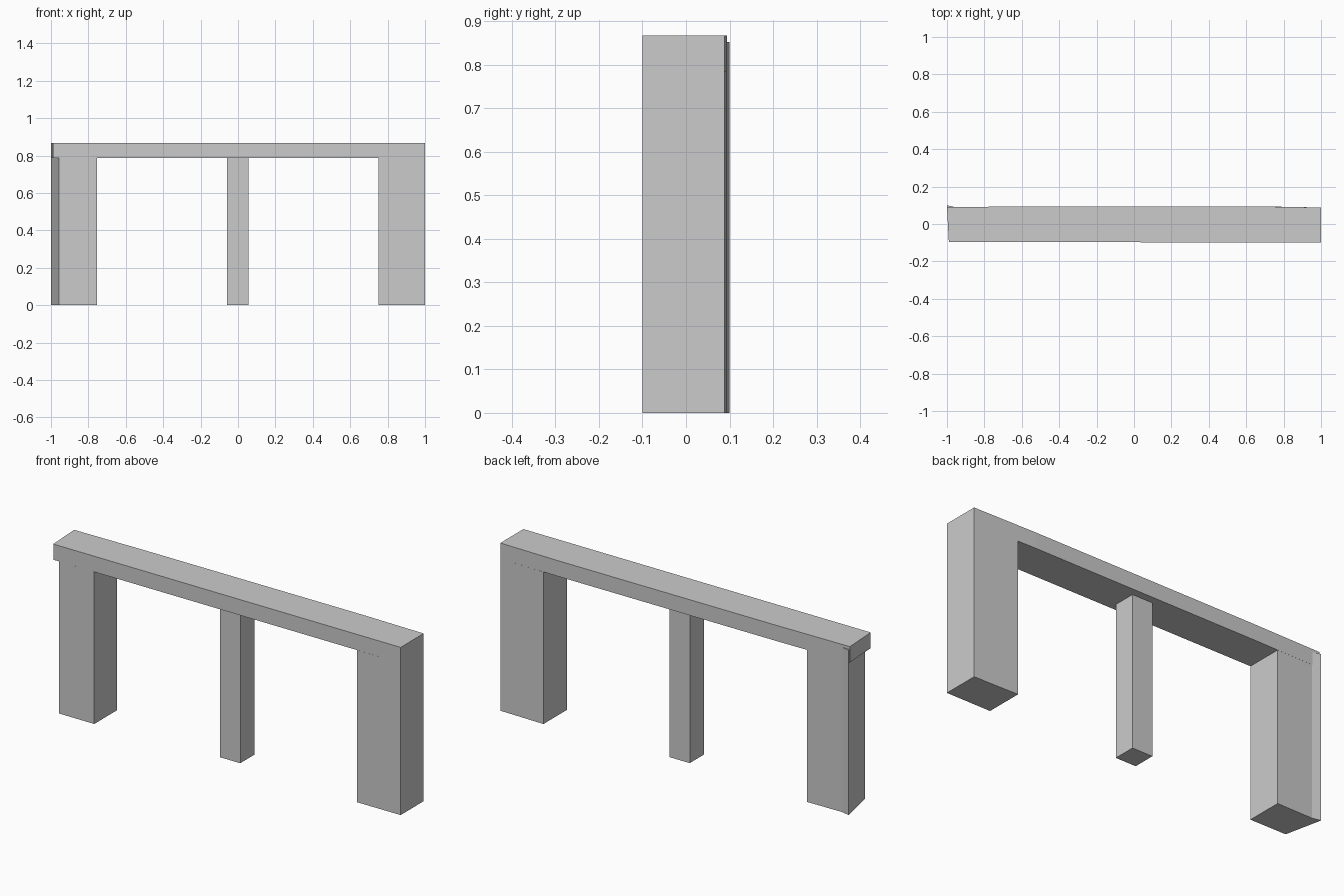
import bpy
import bmesh

if "Cube" in bpy.data.objects:
    bpy.data.objects.remove(bpy.data.objects["Cube"])

LINTEL_BOTTOM, LINTEL_TOP = 0.786, 0.867


def prism(name, outline, z0, z1):
    """Extrude a plan outline (counter-clockwise) from z0 to z1."""
    bm = bmesh.new()
    base = bm.faces.new([bm.verts.new((x, y, z0)) for x, y in outline])
    top = bmesh.ops.extrude_face_region(bm, geom=[base], use_keep_orig=True)["geom"]
    verts = [g for g in top if isinstance(g, bmesh.types.BMVert)]
    bmesh.ops.translate(bm, verts=verts, vec=(0, 0, z1 - z0))
    bmesh.ops.recalc_face_normals(bm, faces=bm.faces)
    mesh = bpy.data.meshes.new(name)
    bm.to_mesh(mesh)
    bm.free()
    obj = bpy.data.objects.new(name, mesh)
    bpy.context.collection.objects.link(obj)
    return obj


# Lintel, very slightly out of square like rough masonry
prism("lintel", [(-0.99, -0.095), (1, -0.1), (1, 0.088), (0.65, 0.094),
                 (-0.6, 0.094), (-1, 0.09)], LINTEL_BOTTOM, LINTEL_TOP)

# Wide right pier
prism("right_pier", [(0.75, -0.1), (1, -0.1), (1, 0.088), (0.75, 0.093)],
      0, LINTEL_BOTTOM)

# Wide left pier with slanted outer face and flared back corner
prism("left_pier", [(-0.958, -0.095), (-0.755, -0.096), (-0.755, 0.092),
                    (-0.955, 0.09), (-1, 0.1)], 0, LINTEL_BOTTOM)

# Flared back corner continuing up the lintel
prism("left_corner_flare", [(-0.998, 0.089), (-0.955, 0.09), (-1, 0.1)],
      LINTEL_BOTTOM, 0.852)

# Slim middle post
prism("middle_post", [(-0.06, -0.06), (0.055, -0.06), (0.055, 0.055), (-0.06, 0.055)],
      0, LINTEL_BOTTOM)
